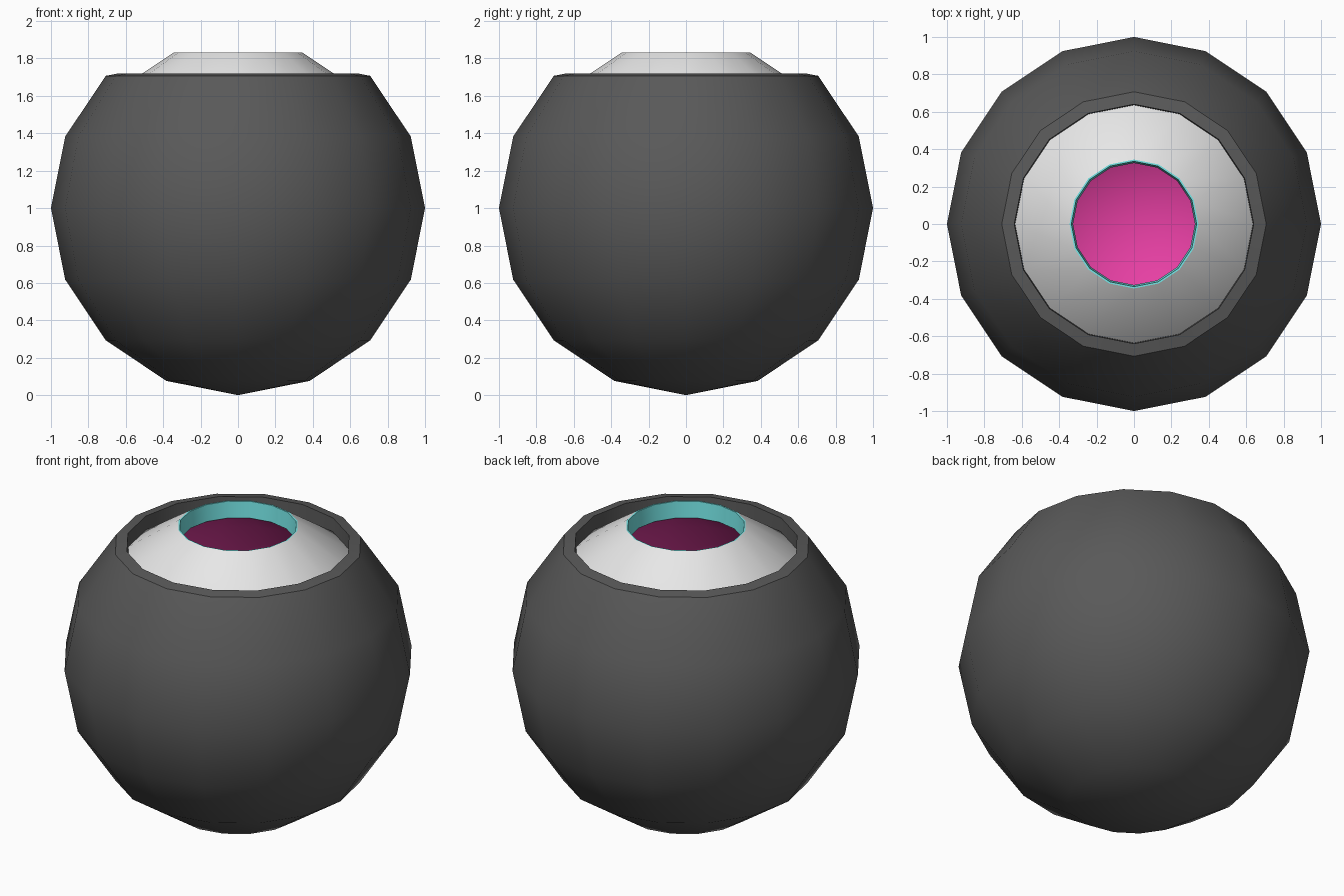
import bpy, bmesh
from math import sin, cos, pi, radians

SEGMENTS = 16
STEP = pi / 8

cube = bpy.data.objects.get("Cube")
if cube:
    bpy.data.objects.remove(cube, do_unlink=True)


def material(name, rgb):
    mat = bpy.data.materials.new(name)
    mat.use_nodes = True
    mat.diffuse_color = (*rgb, 1)
    mat.node_tree.nodes["Principled BSDF"].inputs["Base Color"].default_value = (*rgb, 1)
    return mat


def arc(radius, rings):
    """Profile points of a ball; ring 0 is the top pole and ring 8 the bottom."""
    return [(radius * sin(k * STEP), 1 + radius * cos(k * STEP)) for k in rings]


def lathe(name, profile, mat, sharp=40):
    """Spin a profile about z; upward runs face outward, downward runs inward."""
    bm = bmesh.new()
    rows = [[bm.verts.new((r * cos(2 * pi * j / SEGMENTS), r * sin(2 * pi * j / SEGMENTS), z))
             for j in range(SEGMENTS)] for r, z in profile]
    for low, high in zip(rows, rows[1:]):
        for j in range(SEGMENTS):
            n = (j + 1) % SEGMENTS
            bm.faces.new((low[j], low[n], high[n], high[j]))
    bmesh.ops.remove_doubles(bm, verts=bm.verts[:], dist=1e-4)
    mesh = bpy.data.meshes.new(name)
    bm.to_mesh(mesh)
    bm.free()
    mesh.materials.append(mat)
    obj = bpy.data.objects.new(name, mesh)
    bpy.context.collection.objects.link(obj)
    bpy.ops.object.select_all(action="DESELECT")
    obj.select_set(True)
    bpy.context.view_layer.objects.active = obj
    bpy.ops.object.shade_smooth_by_angle(angle=radians(sharp))
    return obj


charcoal = material("charcoal", (0.1, 0.1, 0.1))
white = material("white", (0.8, 0.8, 0.8))
teal = material("teal", (0.18, 0.8, 0.8))
pink = material("pink", (0.8, 0.05, 0.37))

# Outer shell with a raised lip turned in around the opening
lathe("outer_shell", arc(1.0, range(8, 1, -1)) + [(0.64, 1.72), (0.636, 1.636)], charcoal)

# Middle shell showing as a sloped collar in the opening
lathe("middle_shell", arc(0.9, range(8, 0, -1)), white)

# Thin rim and wall around the central hole
lathe("hole_rim", [(0.345, 1.831), (0.335, 1.831), (0.326, 1.73)], teal)

# Hollow inside of the ball, facing inward
lathe("inner_cavity", [(0.326, 1.73)] + arc(0.8, range(2, 9)), pink)
